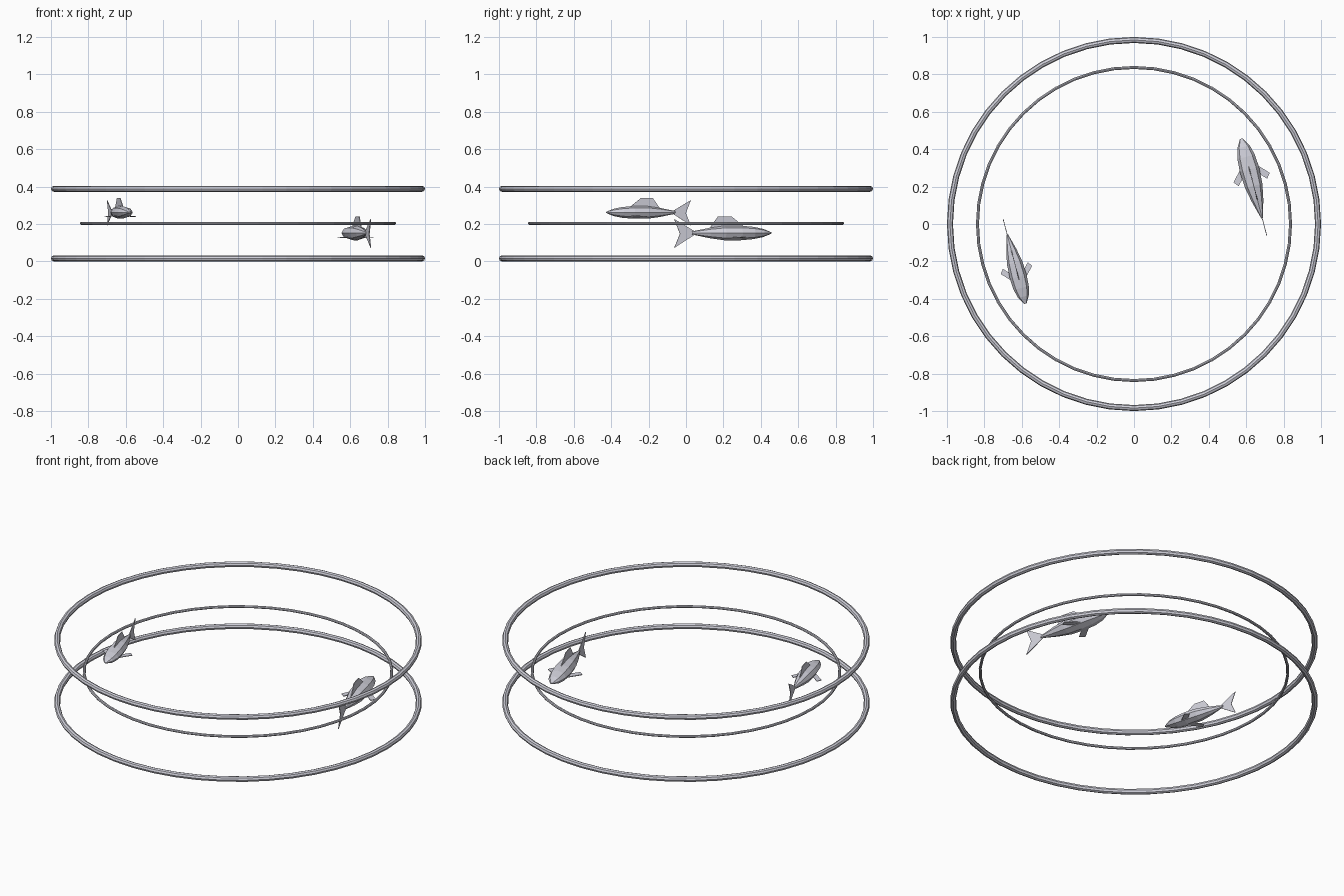
import bpy, bmesh, math
from mathutils import Matrix, Vector

cube = bpy.data.objects.get("Cube")
if cube:
    bpy.data.objects.remove(cube, do_unlink=True)

COLOUR = (0.64, 0.64, 0.71, 1)
grey = bpy.data.materials.new("pale_pewter_grey")
grey.use_nodes = True
grey.diffuse_color = COLOUR
grey.node_tree.nodes["Principled BSDF"].inputs["Base Color"].default_value = COLOUR


def ring(name, radius, tube, z):
    bpy.ops.mesh.primitive_torus_add(major_radius=radius - tube, minor_radius=tube,
                                     major_segments=48, minor_segments=8, location=(0, 0, z))
    obj = bpy.context.object
    obj.name = name
    obj.data.materials.append(grey)


def add_fin(bm, outline, thickness, axis):
    """Thin flat plate from an outline, thickened along one axis."""
    offset = Vector([thickness if i == axis else 0 for i in range(3)])
    sides = [[bm.verts.new(Vector(p) + offset * s) for p in outline] for s in (-0.5, 0.5)]
    bm.faces.new(sides[0][::-1])
    bm.faces.new(sides[1])
    n = len(outline)
    for i in range(n):
        j = (i + 1) % n
        bm.faces.new((sides[0][i], sides[0][j], sides[1][j], sides[1][i]))


def fish(name, nose, heading, scale):
    """Fish running from its nose at the origin to its tail along +x."""
    bm = bmesh.new()
    # Faceted body: distance from nose, half width, half height
    stations = [(0, 0.008, 0.004), (0.045, 0.034, 0.022), (0.1, 0.048, 0.033), (0.17, 0.053, 0.039),
                (0.26, 0.048, 0.039), (0.34, 0.032, 0.028), (0.44, 0.005, 0.008)]
    loops = []
    for x, w, h in stations:
        loops.append([bm.verts.new((x, w * math.cos(k * math.pi / 4), h * math.sin(k * math.pi / 4)))
                      for k in range(8)])
    for a, b in zip(loops, loops[1:]):
        for k in range(8):
            bm.faces.new((a[k], a[(k + 1) % 8], b[(k + 1) % 8], b[k]))
    bm.faces.new(loops[0])
    bm.faces.new(loops[-1])
    # Tail and dorsal fins
    add_fin(bm, [(0.42, 0, 0.007), (0.537, 0, 0.075), (0.505, 0, -0.005),
                 (0.537, 0, -0.08), (0.42, 0, -0.007)], 0.004, 1)
    add_fin(bm, [(0.15, 0, 0.034), (0.22, 0, 0.088), (0.295, 0, 0.088), (0.34, 0, 0.026)], 0.004, 1)
    # Swept pectoral fins
    for s in (-1, 1):
        add_fin(bm, [(0.145, 0.035 * s, -0.022), (0.215, 0.1 * s, -0.026),
                     (0.242, 0.079 * s, -0.026), (0.195, 0.035 * s, -0.022)], 0.004, 2)
    bmesh.ops.recalc_face_normals(bm, faces=bm.faces)
    mesh = bpy.data.meshes.new(name)
    bm.to_mesh(mesh)
    bm.free()
    mesh.materials.append(grey)
    obj = bpy.data.objects.new(name, mesh)
    obj.matrix_world = (Matrix.Translation(nose) @ Matrix.Rotation(math.radians(heading), 4, 'Z')
                        @ Matrix.Scale(scale, 4))
    bpy.context.collection.objects.link(obj)


ring("lower_ring", 1.0, 0.016, 0.016)
ring("upper_ring", 1.0, 0.016, 0.388)
ring("middle_ring", 0.845, 0.008, 0.203)
fish("left_fish", (0.574, 0.456, 0.152), -75.3, 1.0)
fish("right_fish", (-0.581, -0.426, 0.262), 104.7, 0.87)
